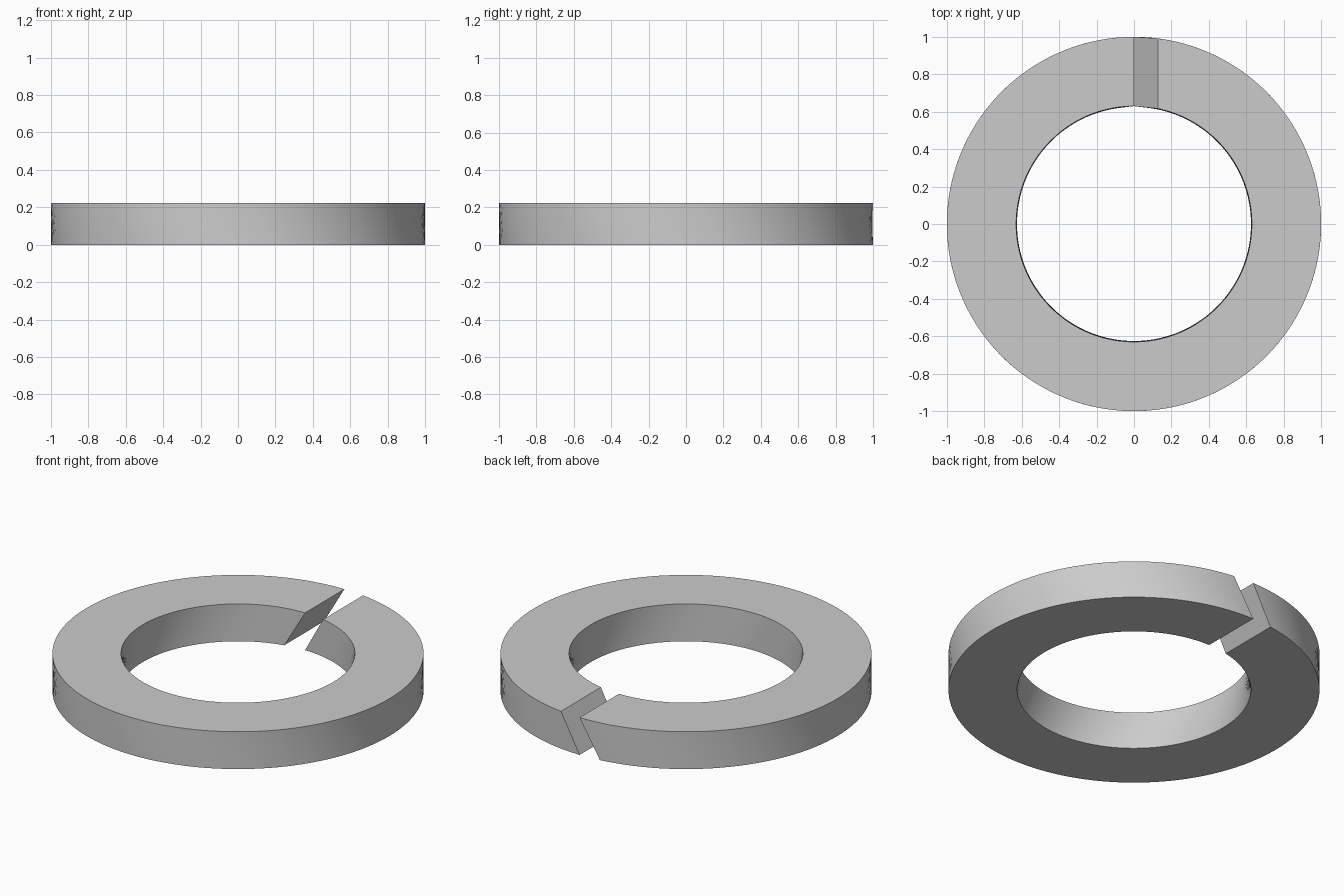
import bpy, bmesh, math

if "Cube" in bpy.data.objects:
    bpy.data.objects.remove(bpy.data.objects["Cube"])

R_OUT, R_IN, H = 1.0, 0.63, 0.222   # ring section
GAP = 0.128                         # slanted slot: width and lean
N = 128                             # steps round the ring

# Section corners: radius, z, and the x where each slot wall meets it
corners = [(R_OUT, 0, -GAP), (R_OUT, H, 0), (R_IN, H, 0), (R_IN, 0, -GAP)]

bm = bmesh.new()
sections = []
for i in range(N + 1):
    t = i / N
    ring = []
    for r, z, x in corners:
        start = math.acos(x / r)                         # left slot wall
        end = math.acos((x + GAP) / r) + 2 * math.pi     # right slot wall
        a = start + (end - start) * t
        ring.append(bm.verts.new((r * math.cos(a), r * math.sin(a), z)))
    sections.append(ring)

# Skin between the sections, then the two slanted slot walls
for a, b in zip(sections, sections[1:]):
    for k in range(4):
        j = (k + 1) % 4
        bm.faces.new((a[k], b[k], b[j], a[j]))
bm.faces.new(sections[0])
bm.faces.new(sections[-1][::-1])
bmesh.ops.recalc_face_normals(bm, faces=bm.faces)

mesh = bpy.data.meshes.new("split_washer")
bm.to_mesh(mesh)
bm.free()
washer = bpy.data.objects.new("split_washer", mesh)
bpy.context.collection.objects.link(washer)

# Smooth curved walls with crisp edges
bpy.context.view_layer.objects.active = washer
washer.select_set(True)
bpy.ops.object.shade_smooth_by_angle(angle=math.radians(30))
